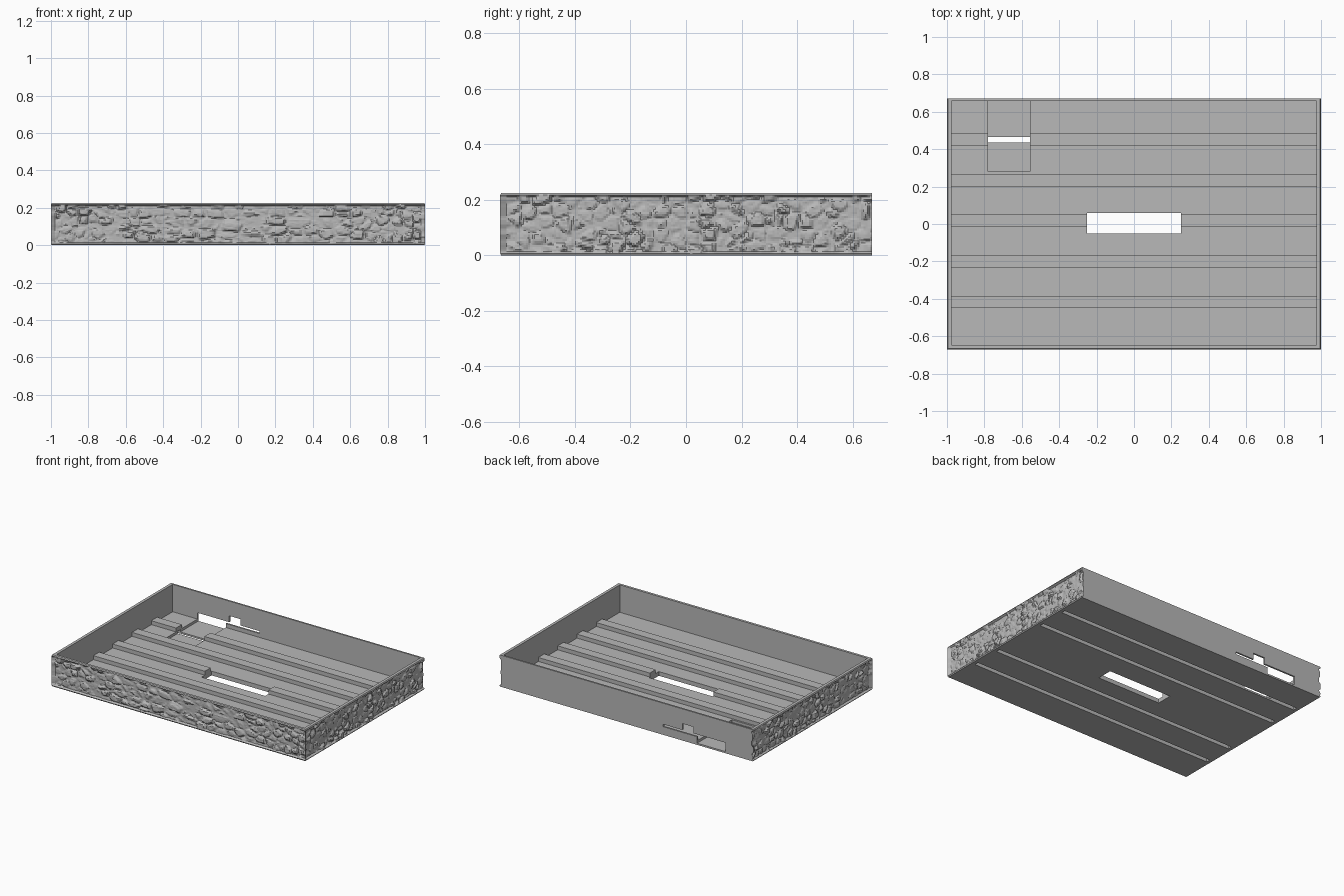
import bpy, bmesh
from mathutils import Vector, noise

cube = bpy.data.objects.get("Cube")
if cube:
    bpy.data.objects.remove(cube, do_unlink=True)

GREY = (0.48, 0.48, 0.48, 1)
grey = bpy.data.materials.new("plain grey")
grey.use_nodes = True
grey.diffuse_color = GREY
grey.node_tree.nodes["Principled BSDF"].inputs["Base Color"].default_value = GREY

X, Y, TOP = 0.985, 0.655, 0.225     # core half sizes and height
BACK = 0.67
FLOOR, RIB_TOP = 0.03, 0.058
RELIEF = 0.015


def make(name, bm):
    bmesh.ops.recalc_face_normals(bm, faces=bm.faces)
    mesh = bpy.data.meshes.new(name)
    bm.to_mesh(mesh)
    bm.free()
    mesh.materials.append(grey)
    obj = bpy.data.objects.new(name, mesh)
    bpy.context.collection.objects.link(obj)
    return obj


def box(name, x0, x1, y0, y1, z0, z1):
    bm = bmesh.new()
    bmesh.ops.create_cube(bm, size=1)
    for v in bm.verts:
        v.co = Vector((x1 if v.co.x > 0 else x0,
                       y1 if v.co.y > 0 else y0,
                       z1 if v.co.z > 0 else z0))
    return make(name, bm)


def combine(target, other, operation):
    mod = target.modifiers.new(operation, "BOOLEAN")
    mod.operation, mod.solver, mod.object = operation, "EXACT", other
    bpy.context.view_layer.objects.active = target
    bpy.ops.object.modifier_apply(modifier=mod.name)
    bpy.data.objects.remove(other, do_unlink=True)


def cut(target, *size):
    combine(target, box("cutter", *size), "DIFFERENCE")


# Tray: floor and four thin walls
tray = box("tray", -X, X, -Y, BACK, 0, TOP)
cut(tray, -0.975, 0.975, -0.648, 0.658, FLOOR, 1)

# Long ribs on the floor, with narrow grooves beneath all but the middle one
for i in range(-2, 3):
    y = 0.017 + i * 0.217
    combine(tray, box("rib", -0.98, 0.98, y - 0.033, y + 0.033, 0.028, RIB_TOP), "UNION")
    if i:
        cut(tray, -0.97, 0.97, y - 0.015, y + 0.015, -0.1, 0.028)

# Central opening and the recess beside the rear port
cut(tray, -0.25, 0.25, -0.052, 0.06, -0.1, 0.2)
cut(tray, -0.78, -0.557, 0.28, 0.8, 0.012, 0.075)

# Stepped opening in the rear wall
cut(tray, -0.6, -0.29, 0.64, 0.8, 0.058, 0.075)
cut(tray, -0.53, -0.44, 0.64, 0.8, 0.058, 0.12)


# Rough stone relief wrapped around the front and both sides
def stone_height(u, z):
    dist, points = noise.voronoi(Vector((u * 19, z * 21, 0.5)))
    gap = min(max((dist[1] - dist[0] - 0.08) * 4, 0), 1)
    level = 0.6 + 0.4 * noise.cell(points[0] * 7)
    grain = 0.12 * noise.noise(Vector((u * 70, z * 90, 2)))
    return RELIEF * min(max(gap * level + grain, 0), 1)


SIDE, FRONT, ROWS = 170, 260, 30
columns = []                        # position, outward direction, pattern coordinate
for i in range(SIDE):
    y = BACK - (BACK + Y) * i / SIDE
    columns.append((X, y, 1, 0, 5 + y))
for i in range(FRONT + 1):
    x = X - 2 * X * i / FRONT
    edge = 1 if i == 0 else -1 if i == FRONT else 0
    columns.append((x, -Y, edge, -1, 0.55 * x + 0.2 * x ** 3))
for i in range(1, SIDE + 1):
    y = -Y + (BACK + Y) * i / SIDE
    columns.append((-X, y, -1, 0, 9 + y))

bm = bmesh.new()
grid = []
for x, y, nx, ny, u in columns:
    line = []
    for j in range(ROWS + 1):
        z = TOP * j / ROWS
        corner = nx and ny
        d = RELIEF if corner or j in (1, ROWS - 1) else stone_height(u, z)
        if j in (0, ROWS):
            d = 0.7 * RELIEF
        line.append(bm.verts.new((x + nx * d, y + ny * d, z)))
    # back edge of each row rests inside the wall
    inner = (x - nx * 0.004, y - ny * 0.004)
    line.insert(0, bm.verts.new((*inner, 0)))
    line.append(bm.verts.new((*inner, TOP)))
    grid.append(line)
for a, b in zip(grid, grid[1:]):
    for j in range(len(a) - 1):
        bm.faces.new((a[j], b[j], b[j + 1], a[j + 1]))
for line in (grid[0], grid[-1]):
    bm.faces.new(line)
make("stone_relief", bm)
